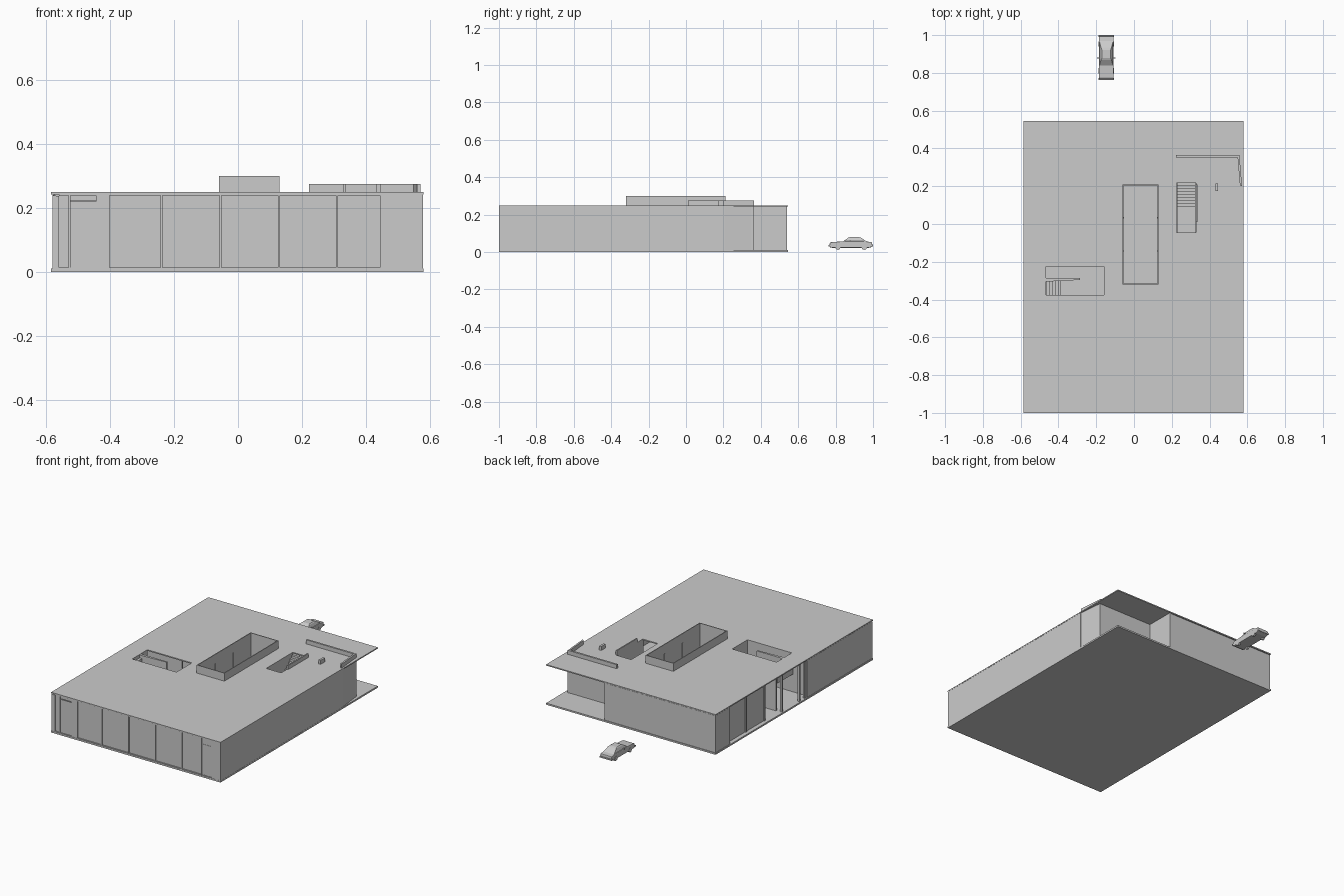
import bpy, bmesh, math
from mathutils import Vector

if "Cube" in bpy.data.objects:
    bpy.data.objects.remove(bpy.data.objects["Cube"])


def finish(name, bm):
    bmesh.ops.recalc_face_normals(bm, faces=bm.faces)
    me = bpy.data.meshes.new(name)
    bm.to_mesh(me)
    bm.free()
    ob = bpy.data.objects.new(name, me)
    bpy.context.collection.objects.link(ob)
    return ob


def box(name, x0, x1, y0, y1, z0, z1):
    bm = bmesh.new()
    bmesh.ops.create_cube(bm, size=1)
    for v in bm.verts:
        v.co = Vector((x1 if v.co.x > 0 else x0,
                       y1 if v.co.y > 0 else y0,
                       z1 if v.co.z > 0 else z0))
    return finish(name, bm)


def prism(name, pts, direction):
    bm = bmesh.new()
    f = bm.faces.new([bm.verts.new(p) for p in pts])
    ext = bmesh.ops.extrude_face_region(bm, geom=[f])
    vs = [g for g in ext['geom'] if isinstance(g, bmesh.types.BMVert)]
    bmesh.ops.translate(bm, verts=vs, vec=direction)
    return finish(name, bm)


def slab(name, x0, x1, y0, y1, z0, z1, holes):
    # flat slab with rectangular openings
    xs = sorted({x0, x1, *[h[0] for h in holes], *[h[1] for h in holes]})
    ys = sorted({y0, y1, *[h[2] for h in holes], *[h[3] for h in holes]})
    bm = bmesh.new()
    grid = {(x, y): bm.verts.new((x, y, z0)) for x in xs for y in ys}
    for a, b in zip(xs, xs[1:]):
        for c, d in zip(ys, ys[1:]):
            mx, my = (a + b) / 2, (c + d) / 2
            if not any(h[0] < mx < h[1] and h[2] < my < h[3] for h in holes):
                bm.faces.new([grid[a, c], grid[b, c], grid[b, d], grid[a, d]])
    ext = bmesh.ops.extrude_face_region(bm, geom=bm.faces[:])
    vs = [g for g in ext['geom'] if isinstance(g, bmesh.types.BMVert)]
    bmesh.ops.translate(bm, verts=vs, vec=(0, 0, z1 - z0))
    return finish(name, bm)


def ring(name, x0, x1, y0, y1, z0, z1, t):
    return slab(name, x0, x1, y0, y1, z0, z1, [(x0 + t, x1 - t, y0 + t, y1 - t)])


L, R, F, B = -0.585, 0.58, -1.0, 0.545
FL, CE, TOP = 0.01, 0.243, 0.25
court = (-0.06, 0.13, -0.32, 0.21)
well_l = (-0.465, -0.16, -0.375, -0.225)
well_r = (0.225, 0.328, -0.045, 0.217)

# floor and roof slabs
box("floor_slab", L, R, F, B, 0, FL)
slab("roof_slab", L, R, F, B, CE, TOP, [court, well_l, well_r])

# solid outer walls
box("right_wall", R - 0.012, R - 0.001, F, 0.205, FL, CE)
box("back_wall", L + 0.005, 0.18, B - 0.014, B - 0.004, FL, CE - 0.003)
box("terrace_end_wall", 0.17, 0.18, 0.355, B - 0.004, FL, CE)
box("left_wall_back", L + 0.004, L + 0.015, 0.40, B - 0.004, FL, CE - 0.004)
box("left_wall_front", L + 0.004, L + 0.015, F + 0.001, -0.36, FL, CE - 0.004)

# left glazing, set back under the roof edge
box("left_glazing", L + 0.026, L + 0.031, 0.03, 0.40, FL, CE)
for i, y in enumerate((0.025, 0.21, 0.395)):
    box(f"left_mullion_{i}", L + 0.02, L + 0.034, y, y + 0.01, FL, CE)
for i, y in enumerate((-0.13, -0.30, -0.352)):
    box(f"patio_post_{i}", L + 0.008, L + 0.02, y, y + 0.012, FL, CE)

# front facade: corner piers, mullions, rails and recessed panels
box("front_pier_right", 0.52, R - 0.001, F + 0.001, F + 0.012, FL, CE)
box("front_pier_left", L + 0.004, -0.56, F + 0.001, F + 0.012, FL, CE - 0.006)
box("front_pier_door", -0.445, -0.403, F + 0.002, F + 0.012, FL, CE)
for i, x in enumerate((-0.528, -0.24, -0.055, 0.128, 0.31, 0.447)):
    box(f"front_mullion_{i}", x - 0.003, x + 0.003, F + 0.001, F + 0.012, FL, CE)
box("front_head_rail", -0.56, 0.52, F + 0.002, F + 0.012, 0.239, CE)
box("front_sill_rail", -0.56, 0.52, F + 0.002, F + 0.012, FL, 0.014)
for i, (a, b) in enumerate([(-0.56, -0.525), (-0.403, -0.24), (-0.24, -0.055),
                            (-0.055, 0.128), (0.128, 0.31), (0.31, 0.447)]):
    box(f"front_panel_{i}", a, b, F + 0.007, F + 0.011, FL, CE)
box("front_door_left", -0.525, -0.445, F + 0.006, F + 0.011, FL, 0.22)
box("front_door_transom", -0.525, -0.445, F + 0.008, F + 0.012, 0.223, CE)
box("front_door_right", 0.45, 0.52, F + 0.005, F + 0.011, FL, CE)
win = prism("door_window_frame", [(0.461, F + 0.003, 0.155), (0.509, F + 0.003, 0.155),
            (0.509, F + 0.003, 0.205), (0.461, F + 0.003, 0.205)], (0, 0.003, 0))

# recessed corner terrace: back glazing, slanted side panel and post
box("terrace_wall", 0.18, 0.552, 0.352, 0.36, FL, CE)
prism("terrace_side_panel", [(0.570, 0.205, FL), (0.577, 0.205, FL),
      (0.562, 0.35, FL), (0.553, 0.35, FL)], (0, 0, CE - FL))
box("terrace_post", 0.548, 0.562, 0.347, 0.361, FL, CE)

# low walls and chimney on the roof
box("roof_wall_back", 0.222, 0.558, 0.352, 0.364, TOP, 0.275)
prism("roof_wall_side", [(0.561, 0.203, TOP), (0.572, 0.2, TOP),
      (0.558, 0.364, TOP), (0.548, 0.36, TOP)], (0, 0, 0.025))
box("chimney", 0.432, 0.446, 0.175, 0.215, TOP, 0.275)

# courtyard: raised parapet and glazed walls below it
ring("courtyard_parapet", *court, CE, 0.30, 0.005)
ring("courtyard_glazing", *court, FL, CE, 0.004)
for i in range(4):
    y = -0.32 + i * 0.53 / 3
    for side, x in (("left", -0.059), ("right", 0.123)):
        box(f"court_mullion_{side}_{i}", x, x + 0.006, y - 0.003, y + 0.003, FL, CE)

# patio walls around the left light well
box("patio_front_wall", L + 0.01, -0.16, -0.385, -0.375, FL, CE)
box("patio_side_wall", -0.16, -0.152, -0.385, 0.03, FL, CE)
box("patio_back_wall", L + 0.02, -0.16, 0.03, 0.038, FL, CE)
box("patio_screen", -0.54, -0.30, -0.12, -0.112, FL, CE)


def stair(name, start, n, run, rise, a, b, axis):
    # stepped profile descending from the roof, as one solid flight
    s = 1 if axis == 'x' else -1
    pts, u, w = [(start, TOP - rise - 0.03), (start, TOP - rise)], start, TOP - rise
    for i in range(n):
        u += s * run
        pts.append((u, w))
        if i < n - 1:
            w -= rise
            pts.append((u, w))
    pts.append((u, w - 0.03))
    if axis == 'x':
        prism(name, [(p, a, q) for p, q in pts], (0, b - a, 0))
    else:
        prism(name, [(a, p, q) for p, q in pts], (b - a, 0, 0))


# stairs, landing and guard walls
stair("right_stair", 0.217, 8, 0.0159, 0.0145, 0.227, 0.326, 'y')
box("right_stair_landing", 0.227, 0.326, -0.045, 0.09, 0.105, 0.12)
box("right_well_wall_a", 0.219, 0.225, -0.05, 0.217, FL, CE)
box("right_well_wall_b", 0.328, 0.334, -0.05, 0.217, FL, CE)
box("right_stair_guard", 0.328, 0.336, 0.01, 0.21, TOP, 0.275)
stair("left_stair", -0.463, 5, 0.0155, 0.02, -0.375, -0.30, 'x')
prism("left_stair_guard", [(-0.465, -0.305, 0.12), (-0.285, -0.296, 0.12),
      (-0.285, -0.287, 0.12), (-0.465, -0.287, 0.12)], (0, 0, 0.128))
box("left_well_wall", -0.473, -0.465, -0.375, -0.225, 0.12, CE)

# car: body, tapered cabin, wheels, bumpers and mirrors
CX = -0.147
body = prism("car_body", [(CX - 0.039, y, z) for y, z in
             [(0.768, 0.026), (0.768, 0.048), (0.775, 0.053), (0.85, 0.058), (0.95, 0.058),
              (0.995, 0.053), (0.997, 0.028), (0.975, 0.022), (0.785, 0.022)]], (0.078, 0, 0))
bev = body.modifiers.new("soft_edges", 'BEVEL')
bev.width, bev.segments = 0.004, 2

bm = bmesh.new()
rings = []
for z, y0, y1, w in [(0.056, 0.838, 0.968, 0.036), (0.077, 0.868, 0.935, 0.028),
                     (0.081, 0.878, 0.922, 0.023)]:
    rings.append([bm.verts.new((CX + sx * w, y, z)) for sx, y in
                  ((-1, y0), (1, y0), (1, y1), (-1, y1))])
for lo, hi in zip(rings, rings[1:]):
    for i in range(4):
        j = (i + 1) % 4
        bm.faces.new([lo[i], lo[j], hi[j], hi[i]])
bm.faces.new(rings[0])
bm.faces.new(rings[-1])
finish("car_cabin", bm)

for s in (-1, 1):
    for y in (0.812, 0.953):
        bpy.ops.mesh.primitive_cylinder_add(vertices=20, radius=0.014, depth=0.012,
            location=(CX + s * 0.034, y, 0.026), rotation=(0, math.pi / 2, 0))
        bpy.context.object.name = "car_wheel"
        bpy.ops.object.shade_smooth_by_angle()
    x = CX + s * 0.043
    box("car_mirror", x - 0.005, x + 0.005, 0.875, 0.881, 0.058, 0.063)
box("car_bumper_front", CX - 0.042, CX + 0.042, 0.763, 0.772, 0.030, 0.038)
box("car_bumper_rear", CX - 0.042, CX + 0.042, 0.991, 1.0, 0.030, 0.038)
